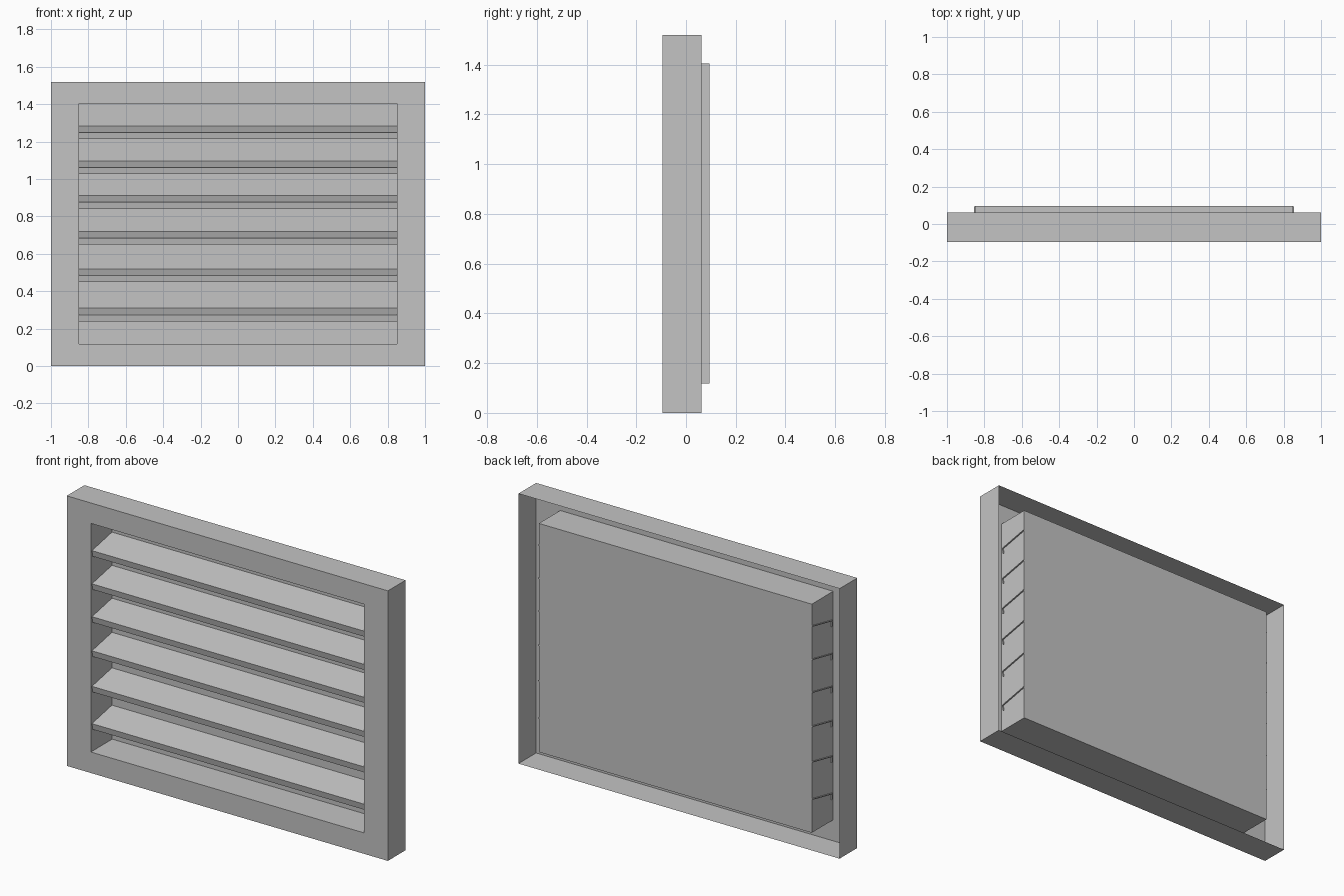
import bpy
import bmesh

if "Cube" in bpy.data.objects:
    bpy.data.objects.remove(bpy.data.objects["Cube"], do_unlink=True)

# Single painted-metal grey
grey = bpy.data.materials.new("plain_grey")
colour = (0.55, 0.55, 0.55, 1)
grey.use_nodes = True
grey.diffuse_color = colour
grey.node_tree.nodes["Principled BSDF"].inputs["Base Color"].default_value = colour

FRONT, RIM_BACK, BACK = -0.095, 0.062, 0.095
OUTER = (1.0, 0.0, 1.52)       # half width, bottom, top
INNER = (0.85, 0.118, 1.405)


def ring(bm, size, y):
    """Four corner vertices of a rectangle at depth y."""
    w, low, high = size
    return [bm.verts.new((x, y, z)) for x, z in
            ((-w, low), (w, low), (w, high), (-w, high))]


def bridge(bm, a, b):
    for i in range(4):
        j = (i + 1) % 4
        bm.faces.new((a[i], a[j], b[j], b[i]))


def finish(bm, name):
    mesh = bpy.data.meshes.new(name)
    bm.to_mesh(mesh)
    bm.free()
    obj = bpy.data.objects.new(name, mesh)
    bpy.context.collection.objects.link(obj)
    mesh.materials.append(grey)
    return obj


# Sheet-metal housing: outer rim, front flange, recessed box and back panel
bm = bmesh.new()
rings = [ring(bm, OUTER, RIM_BACK), ring(bm, OUTER, FRONT),
         ring(bm, INNER, FRONT), ring(bm, INNER, BACK)]
for a, b in zip(rings, rings[1:]):
    bridge(bm, b, a)
bm.faces.new(rings[-1])
bmesh.ops.recalc_face_normals(bm, faces=bm.faces)
if next(f for f in bm.faces if all(v in f.verts for v in rings[-1])).normal.y > 0:
    bmesh.ops.reverse_faces(bm, faces=bm.faces)
finish(bm, "vent_housing")

# Sloping slats, each with a folded lip along its front edge
PROFILE = ((0.093, 0), (-0.085, -0.036), (-0.078, -0.071))
for n, top in enumerate((1.284, 1.097, 0.912, 0.72, 0.52, 0.31), 1):
    bm = bmesh.new()
    rows = [[bm.verts.new((x, y, top + z)) for x in (-0.856, 0.856)]
            for y, z in PROFILE]
    for (a, b), (c, d) in zip(rows, rows[1:]):
        bm.faces.new((a, c, d, b))
    slat = finish(bm, f"slat_{n}")
    thick = slat.modifiers.new("sheet_thickness", 'SOLIDIFY')
    thick.thickness = 0.005
    thick.offset = -1
    thick.use_even_offset = True
